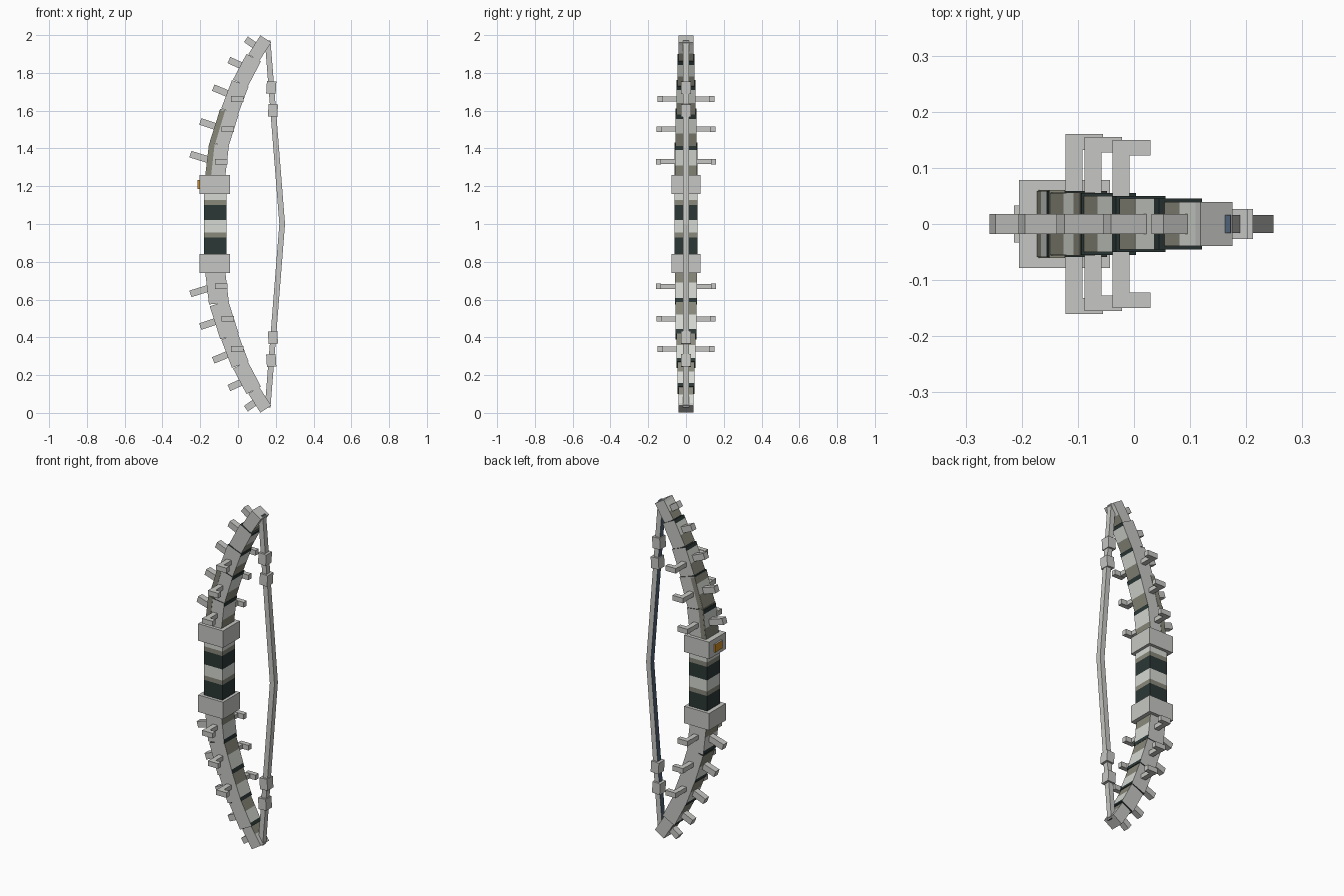
import bpy, bmesh
from mathutils import Vector

cube = bpy.data.objects.get("Cube")
if cube:
    bpy.data.objects.remove(cube)


def material(name, rgb):
    lin = [((c / 255 + 0.055) / 1.055) ** 2.4 for c in rgb] + [1]
    m = bpy.data.materials.new(name)
    m.use_nodes = True
    m.diffuse_color = lin
    m.node_tree.nodes["Principled BSDF"].inputs["Base Color"].default_value = lin
    return m


GREY = material("stone grey", (198, 198, 195))
PALE = material("pale grey", (213, 216, 210))
TAUPE = material("taupe", (136, 136, 122))
DARK = material("dark green grey", (43, 56, 54))
BLUE = material("slate blue", (80, 98, 118))
ORANGE = material("amber", (205, 140, 40))


def bar(name, p, q, width, depth, mats=(GREY,), cuts=(0, 1), rule=None, y=0):
    """Box running from p to q in the xz plane, sliced at the cut fractions.
    rule(normal, slice, side vector) gives the material index of a face."""
    p, q = Vector((p[0], y, p[1])), Vector((q[0], y, q[1]))
    axis = (q - p).normalized()
    side = Vector((0, 1, 0)).cross(axis)
    bm = bmesh.new()
    rings = []
    for t in cuts:
        c = p.lerp(q, t)
        rings.append([bm.verts.new(c + side * (sx * width / 2) + Vector((0, sy * depth / 2, 0)))
                      for sx, sy in ((-1, -1), (1, -1), (1, 1), (-1, 1))])
    slices = {}
    for i, (a, b) in enumerate(zip(rings, rings[1:])):
        for k in range(4):
            j = (k + 1) % 4
            slices[bm.faces.new((a[k], a[j], b[j], b[k]))] = i
    slices[bm.faces.new(rings[0])] = "start"
    slices[bm.faces.new(rings[-1])] = "end"
    bmesh.ops.recalc_face_normals(bm, faces=bm.faces)
    if rule:
        for f, i in slices.items():
            f.material_index = rule(f.normal, i)
    me = bpy.data.meshes.new(name)
    bm.to_mesh(me)
    bm.free()
    for m in mats:
        me.materials.append(m)
    ob = bpy.data.objects.new(name, me)
    bpy.context.collection.objects.link(ob)
    return ob


# Banded grip
bar("grip", (-0.12, 0.84), (-0.12, 1.17), 0.12, 0.12, (DARK, TAUPE, PALE),
    (0, 0.27, 0.35, 0.55, 0.79, 0.87, 1),
    lambda n, i: {0: 0, 1: 1, 2: 2, 3: 0, 4: 1, 5: 2}.get(i, 2))


# Limb faces towards and away from the string carry bands, flanks stay plain
def limb_rule(n, i):
    if i in ("start", "end"):
        return 3
    return 0 if abs(n.y) > 0.5 else 1 + i


limb_path = [(-0.122, 1.24), (-0.101, 1.42), (-0.045, 1.595),
             (0.012, 1.745), (0.083, 1.88), (0.147, 1.98)]
limb_width = [0.106, 0.102, 0.094, 0.086, 0.068]
limb_depth = [0.118, 0.11, 0.1, 0.09, 0.078]
outer_spikes = [((-0.14, 1.335), (-0.252, 1.37)), ((-0.09, 1.507), (-0.2, 1.543)),
                ((-0.03, 1.68), (-0.131, 1.722)), ((0.025, 1.835), (-0.048, 1.868)),
                ((0.1, 1.937), (0.042, 1.978))]
side_prongs = [(-0.122, 1.33, 0.16), (-0.088, 1.502, 0.155), (-0.038, 1.662, 0.15)]

for half, flip in (("upper", False), ("lower", True)):
    def at(p):
        return (p[0], 2 - p[1]) if flip else p

    # Collar at the end of the grip
    bar(half + "_collar", at((-0.124, 1.16)), at((-0.124, 1.26)), 0.162, 0.156)

    # Limb segments
    for i, (p, q) in enumerate(zip(limb_path, limb_path[1:])):
        tip = i == 4
        bar(f"{half}_limb_{i + 1}", at(p), at(q), limb_width[i], limb_depth[i],
            (GREY, TAUPE, PALE, DARK), (0, 0.42, 0.87, 1),
            (lambda n, k: 0 if k in ("end", 2) else limb_rule(n, k)) if tip else limb_rule)

    # Spikes along the outer curve
    for i, (p, q) in enumerate(outer_spikes):
        bar(f"{half}_spike_{i + 1}", at(p), at(q), 0.036, 0.036)

    # Hooked side prongs
    for i, (x, z, reach) in enumerate(side_prongs):
        for label, s in (("front", -1), ("back", 1)):
            bar(f"{half}_{label}_prong_arm_{i + 1}", at((x, z)), at((x + 0.03, z)),
                0.026, reach - 0.03, y=s * (reach + 0.03) / 2)
            bar(f"{half}_{label}_prong_hook_{i + 1}", at((x, z)), at((x + 0.067, z)),
                0.03, 0.028, y=s * (reach - 0.014))

    # String half, blue on the side facing the grip
    bar(half + "_string", at((0.157, 1.97)), at((0.234, 0.998)), 0.03, 0.032,
        (GREY, BLUE), (0, 1), lambda n, i: 1 if n.x < -0.5 or i == "start" else 0)

    # Wrappings on the string
    for i, (x, z) in enumerate(((0.177, 1.722), (0.186, 1.602))):
        bar(f"{half}_string_wrap_{i + 1}", at((x - 0.003, z - 0.033)),
            at((x + 0.001, z + 0.033)), 0.05, 0.054)

# Backing strip on the outer edge of the upper limb
for i, (p, q) in enumerate((((-0.157, 1.25), (-0.137, 1.43)), ((-0.137, 1.42), (-0.083, 1.6)))):
    bar(f"backing_strip_{i + 1}", p, q, 0.028, 0.121 - i * 0.008, (TAUPE,))

# Inlay on the upper collar
bar("inlay", (-0.209, 1.185), (-0.209, 1.232), 0.01, 0.066, (ORANGE, GREY), (0, 1),
    lambda n, i: 1 if n.z > 0.5 else 0)
